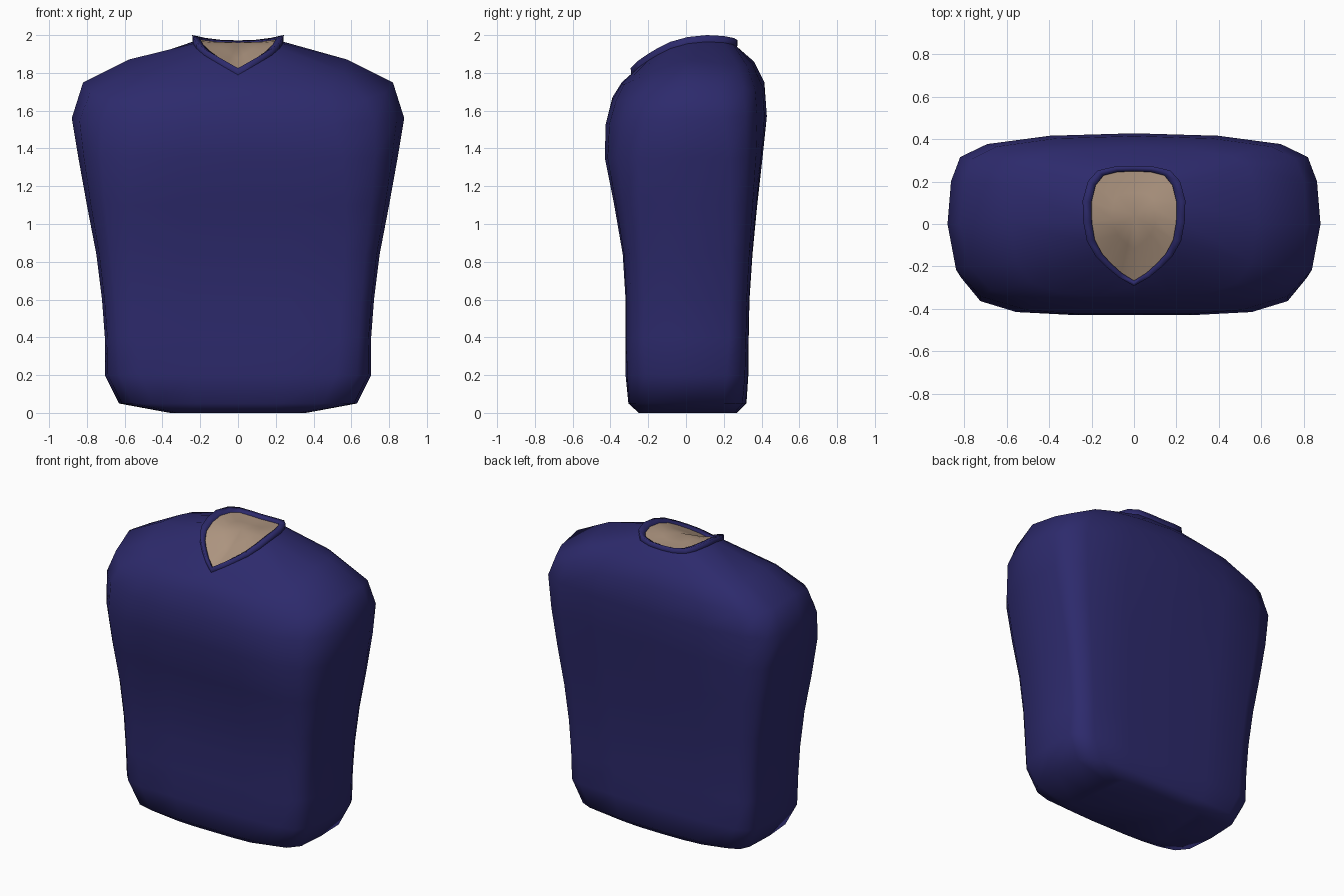
import bpy, bmesh

if "Cube" in bpy.data.objects:
    bpy.data.objects.remove(bpy.data.objects["Cube"])

# Half outlines, front centre to back centre, in units of half width / depth
BOXY = [(0, -1), (.4, -1), (.82, -.99), (.93, -.93), (.99, -.75), (1, 0),
        (.99, .75), (.95, .9), (.85, .98), (.45, 1), (0, 1)]
SOFT = [(0, -1), (.28, -1), (.55, -.95), (.81, -.79), (.95, -.48), (1, 0),
        (.98, .44), (.93, .72), (.78, .87), (.45, .97), (0, 1)]
# Neck opening half outline in real units
NECK = [(0, -.29, 1.79), (.07, -.25, 1.83), (.13, -.2, 1.865), (.18, -.15, 1.895),
        (.22, -.08, 1.93), (.237, .01, 1.955), (.24, .11, 1.965), (.215, .2, 1.96),
        (.17, .25, 1.95), (.09, .268, 1.94), (0, .27, 1.937)]


def material(name, colour):
    m = bpy.data.materials.new(name)
    m.diffuse_color = (*colour, 1)
    m.use_nodes = True
    m.node_tree.nodes["Principled BSDF"].inputs["Base Color"].default_value = m.diffuse_color
    return m


def mirrored(half):
    return half + [(-x, y, z) for x, y, z in half[-2:0:-1]]


def level(hw, front, back, z_side, z_front, z_back, soft, dip=0):
    pts = []
    for (bx, by), (sx, sy) in zip(BOXY, SOFT):
        x, y = bx + (sx - bx) * soft, by + (sy - by) * soft
        end = z_front if y < 0 else z_back
        z = z_side + (end - z_side) * abs(y) ** 1.5 - dip * abs(x * y)
        pts.append((x * hw, y * (back if y > 0 else front), z))
    return mirrored(pts)


def loft(name, rings, mat, cap=False, tip=None, closed=False):
    bm = bmesh.new()
    vs = [[bm.verts.new(p) for p in r] for r in rings]
    n = len(vs[0])
    pairs = list(zip(vs, vs[1:])) + ([(vs[-1], vs[0])] if closed else [])
    for a, b in pairs:
        for i in range(n):
            j = (i + 1) % n
            bm.faces.new((a[i], a[j], b[j], b[i]))
    if cap:
        bm.faces.new(vs[0][::-1])
    if tip:
        t = bm.verts.new(tip)
        for i in range(n):
            bm.faces.new((vs[-1][i], vs[-1][(i + 1) % n], t))
    bmesh.ops.recalc_face_normals(bm, faces=bm.faces)
    for f in bm.faces:
        f.smooth = True
    me = bpy.data.meshes.new(name)
    bm.to_mesh(me)
    bm.free()
    me.materials.append(mat)
    ob = bpy.data.objects.new(name, me)
    bpy.context.collection.objects.link(ob)
    return ob


def neck_ring(scale, dz):
    return mirrored([(x * scale, (y + .01) * (scale + .08 * (scale < 1)) - .01, z + dz)
                     for x, y, z in NECK])


navy = material("navy_cloth", (.026, .023, .15))
skin = material("skin", (.42, .30, .215))

# Shirt body: half width, front, back, z at side / front / back, softness, corner dip
levels = [
    (.36, .25, .27, 0, 0, 0, .3),
    (.63, .305, .32, .05, .05, .05, .4),
    (.705, .32, .33, .2, .2, .2, .3),
    (.705, .32, .332, .4, .4, .4, .2),
    (.72, .32, .336, .6, .6, .6, .2),
    (.75, .335, .352, .84, .84, .84, .25),
    (.80, .38, .377, 1.1, 1.1, 1.1, .4),
    (.845, .43, .405, 1.35, 1.35, 1.35, .6),
    (.88, .425, .428, 1.56, 1.53, 1.57, .9),
    (.82, .39, .415, 1.75, 1.67, 1.75, .9, .05),
    (.58, .34, .36, 1.87, 1.75, 1.86, .8, .03),
]
loft("shirt_body", [level(*a) for a in levels] + [neck_ring(1, 0)], navy, cap=True)

# Raised collar band around the neck opening
loft("collar", [neck_ring(1, -.02), neck_ring(1.01, .035),
                neck_ring(.84, .022), neck_ring(.84, -.03)], navy, closed=True)

# Neck skin filling the opening
loft("neck_skin", [neck_ring(.86, .012),
                   [(x * .5, y * .5 + .02, z * .5 + .975) for x, y, z in neck_ring(.86, .012)]],
     skin, tip=(0, .04, 1.962))
